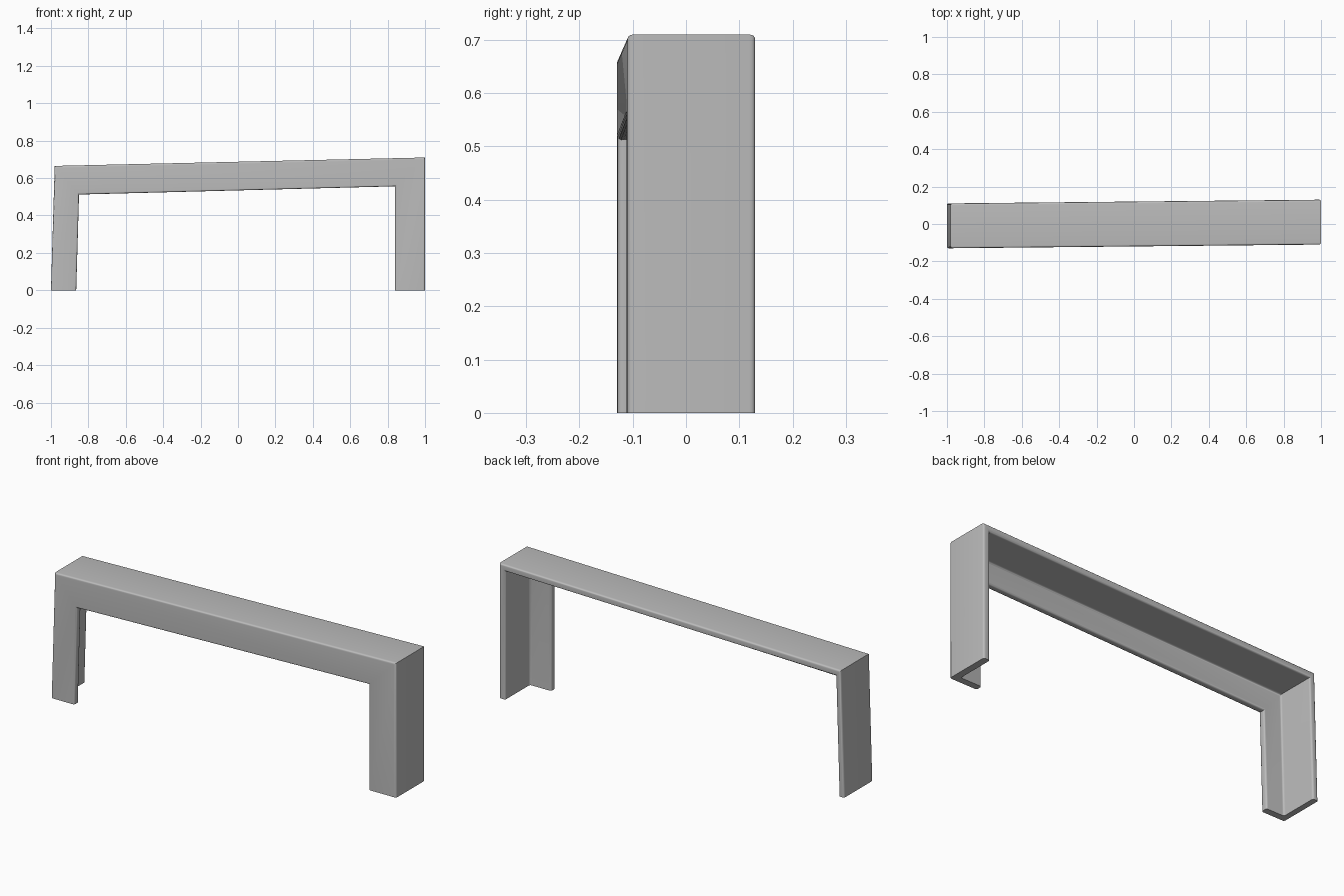
import bpy
import bmesh
from math import radians
from mathutils import Vector

cube = bpy.data.objects.get("Cube")
if cube:
    bpy.data.objects.remove(cube, do_unlink=True)

grey = bpy.data.materials.new("plain grey")
grey.use_nodes = True
colour = (0.5, 0.5, 0.5, 1)
grey.diffuse_color = colour
grey.node_tree.nodes["Principled BSDF"].inputs["Base Color"].default_value = colour

WIDTH, HALF_DEPTH, WALL, ROUND = 0.155, 0.12, 0.035, 0.011


def rounded(points, radius, steps=4):
    """Round each corner of a closed outline with a quadratic curve."""
    result = []
    for i, p in enumerate(points):
        p = Vector(p)
        before, after = Vector(points[i - 1]), Vector(points[(i + 1) % len(points)])
        a = p + (before - p).normalized() * radius
        b = p + (after - p).normalized() * radius
        for k in range(steps + 1):
            t = k / steps
            result.append(a * (1 - t) ** 2 + p * 2 * t * (1 - t) + b * t ** 2)
    return result


# L-shaped section: distance inward from the outer face, and depth
section = rounded([
    (0, -HALF_DEPTH), (WIDTH, -HALF_DEPTH), (WIDTH, WALL - HALF_DEPTH),
    (WALL, WALL - HALF_DEPTH), (WALL, HALF_DEPTH), (0, HALF_DEPTH)], ROUND)

# Outer and inner lines of the slightly skewed frame, foot to foot
outer = [(-1, 0), (-0.98, 0.665), (1, 0.71), (1, 0)]
inner = [(-0.865, 0), (-0.85, 0.512), (0.84, 0.556), (0.84, 0)]

# Sweep the section along the two legs and the beam with mitred corners
bm = bmesh.new()
rings = []
for o, i in zip(outer, inner):
    ring = []
    for inward, depth in section:
        p = Vector(o).lerp(Vector(i), inward / WIDTH)
        ring.append(bm.verts.new((p.x, depth + 0.01 * p.x, p.y)))
    rings.append(ring)
count = len(section)
for a, b in zip(rings, rings[1:]):
    for k in range(count):
        n = (k + 1) % count
        bm.faces.new((a[k], a[n], b[n], b[k]))
bm.faces.new(rings[0])
bm.faces.new(rings[-1])
bmesh.ops.recalc_face_normals(bm, faces=bm.faces)

mesh = bpy.data.meshes.new("angle_frame")
bm.to_mesh(mesh)
bm.free()
mesh.materials.append(grey)
frame = bpy.data.objects.new("angle_frame", mesh)
bpy.context.collection.objects.link(frame)

bpy.ops.object.select_all(action="DESELECT")
frame.select_set(True)
bpy.context.view_layer.objects.active = frame
bpy.ops.object.shade_smooth_by_angle(angle=radians(35))
